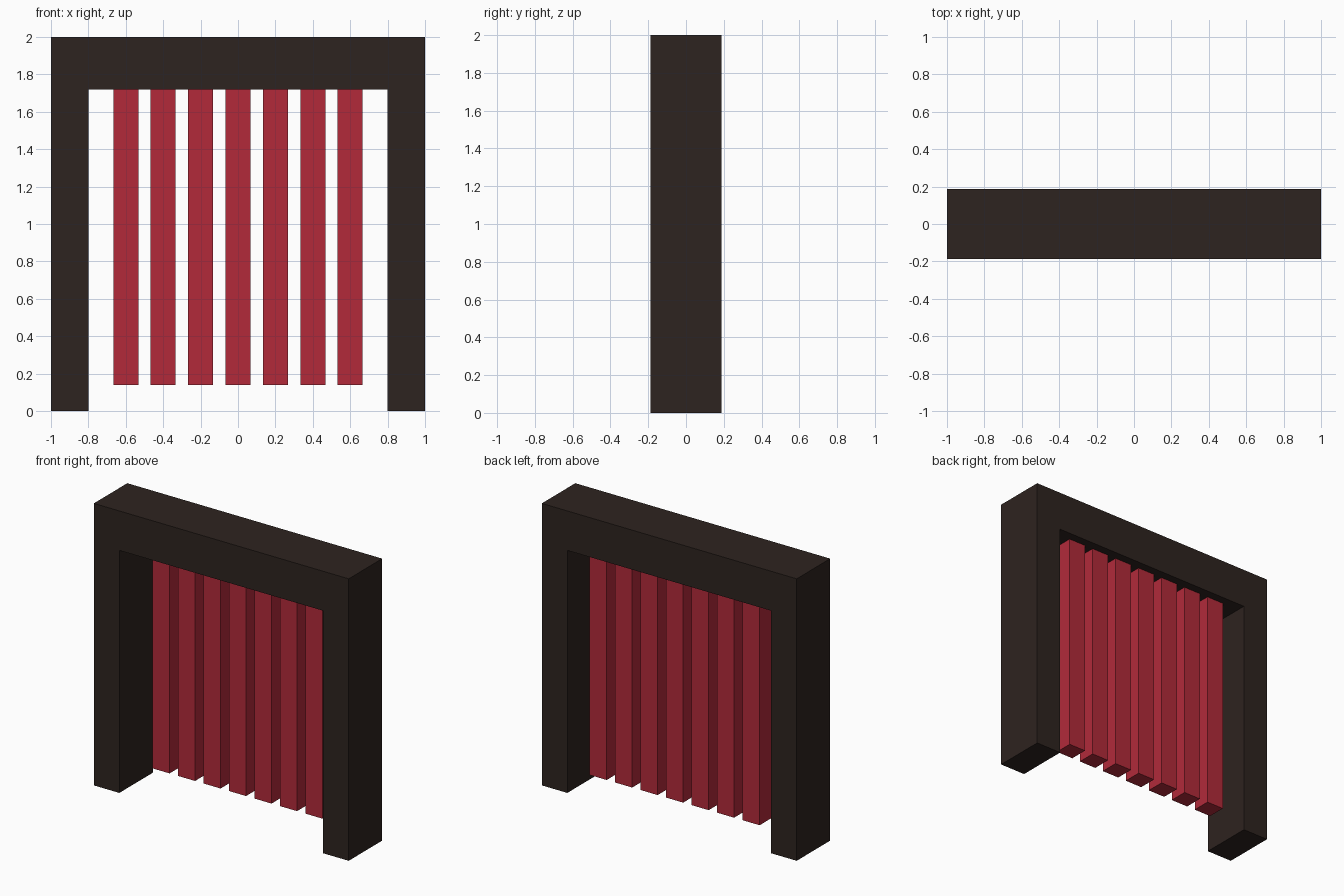
import bpy, bmesh
from mathutils import Vector

if "Cube" in bpy.data.objects:
    bpy.data.objects.remove(bpy.data.objects["Cube"])

DEPTH = 0.375
POST, BEAM_Z = 0.8, 1.72


def material(name, rgb):
    m = bpy.data.materials.new(name)
    m.diffuse_color = (*rgb, 1)
    m.use_nodes = True
    m.node_tree.nodes["Principled BSDF"].inputs["Base Color"].default_value = m.diffuse_color
    return m


def extrude_profile(name, points, y0, y1, mat):
    """Extrude an x-z outline from y0 to y1."""
    bm = bmesh.new()
    face = bm.faces.new([bm.verts.new((x, y0, z)) for x, z in points])
    ext = bmesh.ops.extrude_face_region(bm, geom=[face])
    verts = [v for v in ext["geom"] if isinstance(v, bmesh.types.BMVert)]
    bmesh.ops.translate(bm, verts=verts, vec=Vector((0, y1 - y0, 0)))
    bmesh.ops.recalc_face_normals(bm, faces=bm.faces)
    mesh = bpy.data.meshes.new(name)
    bm.to_mesh(mesh)
    bm.free()
    mesh.materials.append(mat)
    obj = bpy.data.objects.new(name, mesh)
    bpy.context.collection.objects.link(obj)
    return obj


dark = material("dark_wood", (0.027, 0.017, 0.014))
red = material("red_cloth", (0.445, 0.023, 0.042))

# Doorway frame: two posts and the top beam as one outline
half = [(POST, BEAM_Z), (POST, 0), (1, 0), (1, 2)]
outline = half + [(-x, z) for x, z in reversed(half)]
extrude_profile("door_frame", outline, -DEPTH / 2, DEPTH / 2, dark)

# Seven hanging strips, set slightly behind the middle of the frame
W = 0.0667
for i in range(7):
    x = -0.6 + 0.2 * i
    strip = [(x - W, 0.14), (x + W, 0.14), (x + W, BEAM_Z), (x - W, BEAM_Z)]
    extrude_profile(f"hanging_strip_{i + 1}", strip, -0.005, 0.127, red)
